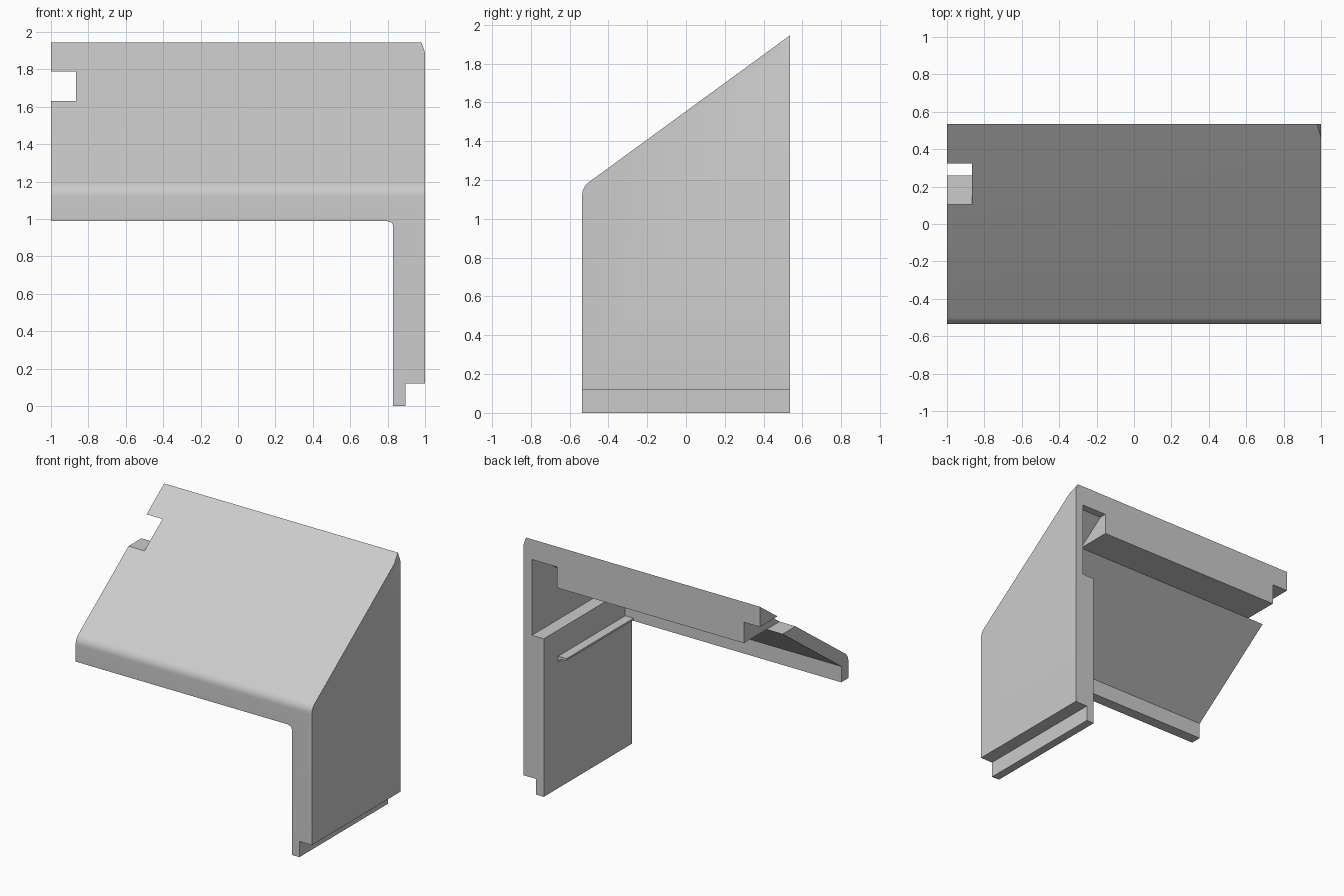
import bpy
import bmesh
import math
from mathutils import Vector

cube = bpy.data.objects.get("Cube")
if cube:
    bpy.data.objects.remove(cube, do_unlink=True)

grey = bpy.data.materials.new("light_grey")
grey.use_nodes = True
grey.diffuse_color = (0.6, 0.6, 0.6, 1)
grey.node_tree.nodes["Principled BSDF"].inputs["Base Color"].default_value = grey.diffuse_color


def prism(name, profile, lo, hi, axis="x"):
    """Extrude a closed profile, (y, z) along x or (x, z) along y."""
    bm = bmesh.new()
    place = (lambda a, b: (lo, a, b)) if axis == "x" else (lambda a, b: (a, lo, b))
    face = bm.faces.new([bm.verts.new(place(a, b)) for a, b in profile])
    new = bmesh.ops.extrude_face_region(bm, geom=[face])["geom"]
    step = Vector((hi - lo, 0, 0)) if axis == "x" else Vector((0, hi - lo, 0))
    bmesh.ops.translate(bm, vec=step, verts=[g for g in new if isinstance(g, bmesh.types.BMVert)])
    bmesh.ops.recalc_face_normals(bm, faces=bm.faces)
    mesh = bpy.data.meshes.new(name)
    bm.to_mesh(mesh)
    bm.free()
    mesh.materials.append(grey)
    obj = bpy.data.objects.new(name, mesh)
    bpy.context.collection.objects.link(obj)
    return obj


def rect(a0, a1, b0, b1):
    return [(a0, b0), (a1, b0), (a1, b1), (a0, b1)]


def combine(target, tool, operation="DIFFERENCE"):
    """Apply a boolean and discard the tool."""
    tool.hide_render = True
    mod = target.modifiers.new(tool.name, "BOOLEAN")
    mod.operation = operation
    mod.solver = "EXACT"
    mod.object = tool
    bpy.context.view_layer.objects.active = target
    bpy.ops.object.modifier_apply(modifier=mod.name)
    bpy.data.objects.remove(tool, do_unlink=True)


SLOPE = 0.73
FRONT, BACK, TOP = -0.535, 0.535, 1.945
RIB, POCKET, LEDGE = 1.63, 1.79, 1.21


def under_y(z):
    """Depth at which the sloped underside reaches a height."""
    return 0.26 + (z - RIB) / SLOPE


# Outer body with a rounded front edge
corner = Vector((FRONT, TOP - SLOPE * (BACK - FRONT)))
start = corner - Vector((0, 0.045))
end = corner + Vector((1, SLOPE)).normalized() * 0.045
bend = []
for i in range(9):
    t = i / 8
    p = start * (1 - t) ** 2 + corner * 2 * t * (1 - t) + end * t * t
    bend.append(tuple(p))
shell = prism("sloped_cover_with_side_wall",
              [(BACK, TOP), (BACK, 0), (FRONT, 0)] + bend, -1, 1)

# Open space under the lid, leaving the front lip and back rib
combine(shell, prism("space_below_lip", rect(-0.7, 0.7, -0.1, 0.99), -1.1, 0.83))
lip = -0.45
combine(shell, prism("lid_cavity", [(lip, 0.9), (lip, RIB - SLOPE * (0.26 - lip)),
                                    (0.26, RIB), (0.7, RIB), (0.7, 0.9)], -1.1, 0.83))

# Thin upper wall above a ledge, with a pocket through the rib
combine(shell, prism("wall_pocket", [(under_y(LEDGE), LEDGE), (under_y(POCKET), POCKET),
                                     (0.7, POCKET), (0.7, LEDGE)], 0.72, 0.93))

# Notch in the free edge, step at the foot, clipped upper corner
combine(shell, prism("edge_notch", rect(-0.7, 0.7, RIB, POCKET), -1.1, -0.865))
combine(shell, prism("foot_step", rect(0.895, 1.1, -0.1, 0.12), -0.7, 0.7, "y"))
combine(shell, prism("corner_clip", [(0.98, TOP), (1, 1.89), (1.1, 1.89), (1.1, 2.1), (0.98, 2.1)],
                     -0.7, 0.7, "y"))

# Small rail on the inside of the wall
rail = [(0.85, 1.01), (0.85, 0.965), (0.83, 0.965), (0.823, 0.98),
        (0.795, 0.99), (0.76, 0.995), (0.76, 1.01)]
combine(shell, prism("inner_rail", rail, FRONT, 0.36, "y"), "UNION")

bpy.ops.object.select_all(action="DESELECT")
shell.select_set(True)
bpy.context.view_layer.objects.active = shell
bpy.ops.object.shade_smooth_by_angle(angle=math.radians(25))
